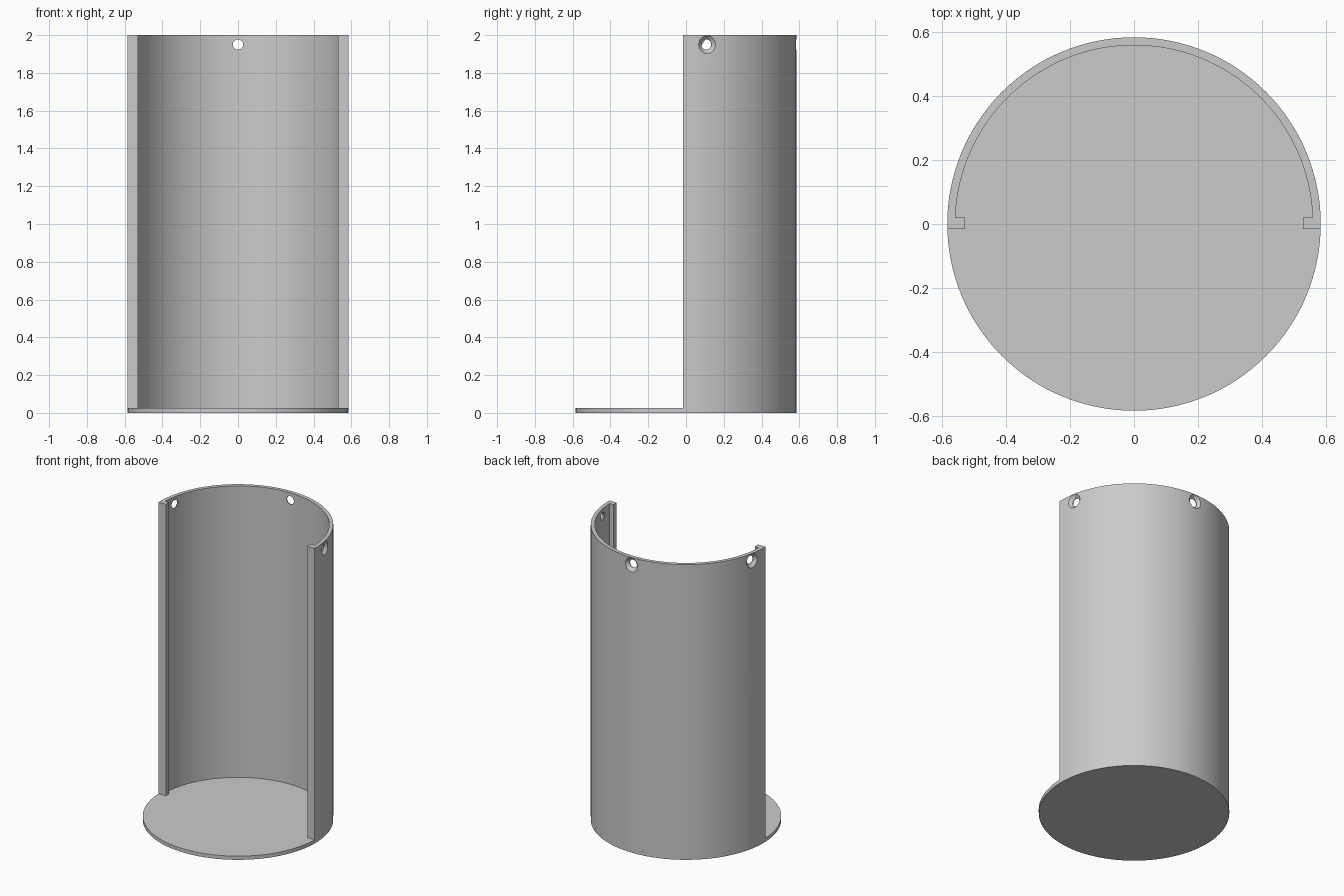
import bpy, bmesh
from math import sin, cos, asin, pi, radians
from mathutils import Matrix, Vector

if "Cube" in bpy.data.objects:
    bpy.data.objects.remove(bpy.data.objects["Cube"], do_unlink=True)

OUTER, INNER, HEIGHT, FLOOR = 0.585, 0.56, 2.0, 0.025
LIP_X, LIP_FRONT, LIP_BACK = 0.53, -0.015, 0.02
SEGMENTS = 128

grey = bpy.data.materials.new("plain grey")
grey.use_nodes = True
grey.diffuse_color = (0.6, 0.6, 0.6, 1)
grey.node_tree.nodes["Principled BSDF"].inputs["Base Color"].default_value = (0.6, 0.6, 0.6, 1)


def extrude_profile(name, points, z0, z1):
    """Extrude a closed outline in the xy plane from z0 to z1."""
    bm = bmesh.new()
    face = bm.faces.new([bm.verts.new((x, y, z0)) for x, y in points])
    result = bmesh.ops.extrude_face_region(bm, geom=[face])
    top = [v for v in result["geom"] if isinstance(v, bmesh.types.BMVert)]
    bmesh.ops.translate(bm, verts=top, vec=(0, 0, z1 - z0))
    bmesh.ops.recalc_face_normals(bm, faces=bm.faces)
    mesh = bpy.data.meshes.new(name)
    bm.to_mesh(mesh)
    bm.free()
    obj = bpy.data.objects.new(name, mesh)
    bpy.context.collection.objects.link(obj)
    mesh.materials.append(grey)
    return obj


def arc(radius, start, end, steps):
    return [(radius * cos(start + (end - start) * i / steps),
             radius * sin(start + (end - start) * i / steps)) for i in range(steps + 1)]


# Round floor plate
base = extrude_profile("base_plate", arc(OUTER, 0, 2 * pi, SEGMENTS)[:-1], 0, FLOOR)

# Half-round wall with an inward lip along each front edge
a_out, a_in = asin(LIP_FRONT / OUTER), asin(LIP_BACK / INNER)
outline = arc(OUTER, a_out, pi - a_out, SEGMENTS // 2)
outline += [(-LIP_X, LIP_FRONT), (-LIP_X, LIP_BACK)]
outline += arc(INNER, pi - a_in, a_in, SEGMENTS // 2)
outline += [(LIP_X, LIP_BACK), (LIP_X, LIP_FRONT)]
wall = extrude_profile("half_round_wall", outline, FLOOR, HEIGHT)

# Countersunk screw holes near the rim, one at the back and one on each side
bm = bmesh.new()
for angle in (radians(11), radians(90), radians(169)):
    outward = Vector((cos(angle), sin(angle), 0))
    turn = outward.to_track_quat("Z", "Y").to_matrix().to_4x4()
    for r_in, r_out, near, far in ((0.027, 0.027, 0.5, 0.575), (0.027, 0.067, 0.565, 0.605)):
        place = Matrix.Translation(outward * (near + far) / 2 + Vector((0, 0, 1.95))) @ turn
        bmesh.ops.create_cone(bm, cap_ends=True, segments=32, radius1=r_in,
                              radius2=r_out, depth=far - near, matrix=place)
mesh = bpy.data.meshes.new("hole_cutter")
bm.to_mesh(mesh)
bm.free()
mesh.materials.append(grey)
cutter = bpy.data.objects.new("hole_cutter", mesh)
bpy.context.collection.objects.link(cutter)
cutter.hide_render = True

cut = wall.modifiers.new("screw_holes", "BOOLEAN")
cut.operation, cut.solver, cut.object = "DIFFERENCE", "EXACT", cutter
cut.use_self = True
bpy.context.view_layer.objects.active = wall
wall.select_set(True)
bpy.ops.object.modifier_apply(modifier=cut.name)
bpy.data.objects.remove(cutter, do_unlink=True)

# Smooth curved sides, crisp edges
base.select_set(True)
bpy.ops.object.shade_smooth_by_angle(angle=radians(30))
